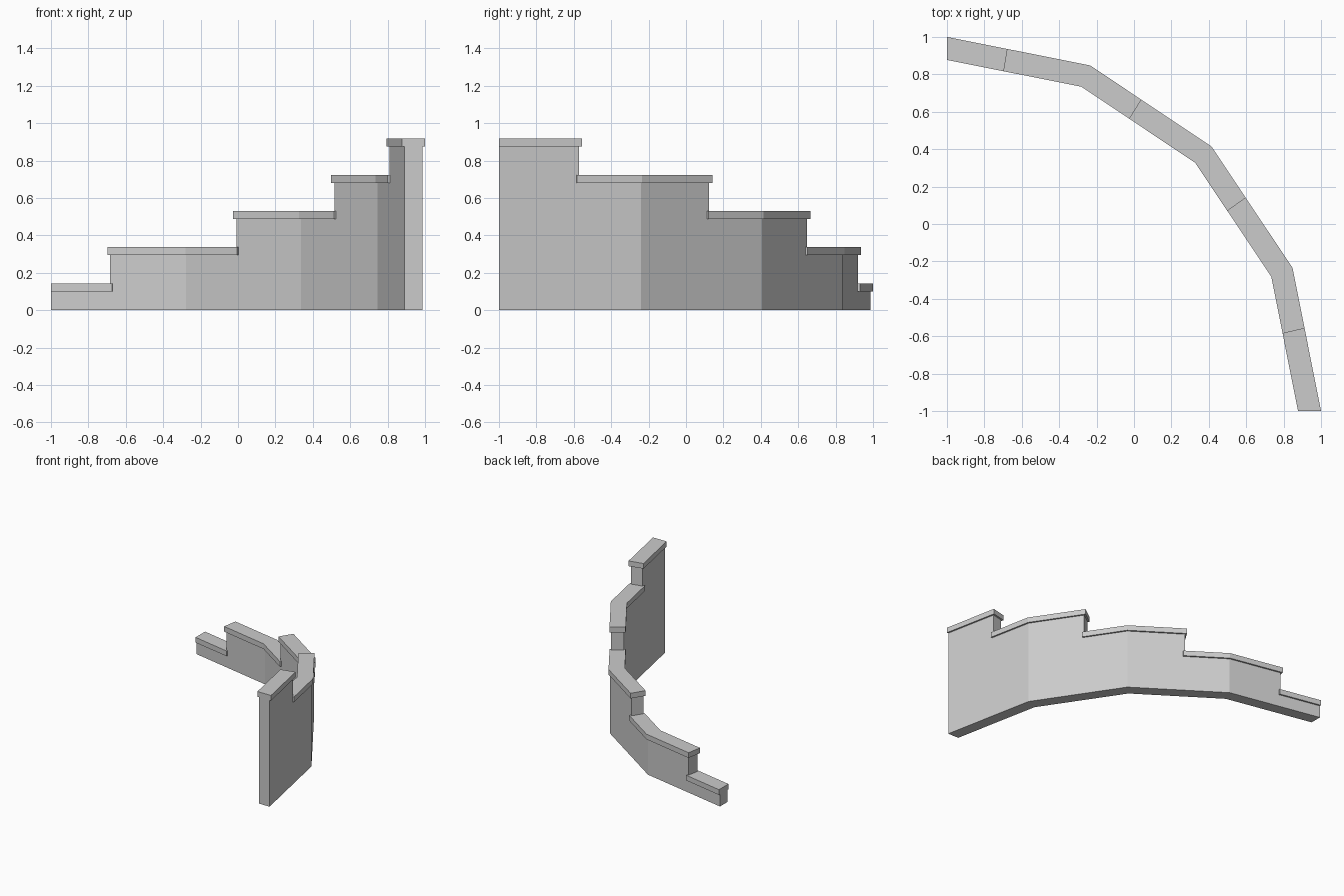
import bpy, bmesh, math

if "Cube" in bpy.data.objects:
    bpy.data.objects.remove(bpy.data.objects["Cube"])

SEGS = 4                      # straight runs in the quarter circle
STEPS = 5
CUT = 0.437                   # where along each run the height steps up
LAP = 0.0175                  # coping overhang at each step, in runs
WALL_R = (1.89, 1.987)
COPING_R = (1.877, 2.0)
TOP, RISE, THICK = 0.143, 0.1935, 0.043


def arc_point(r, s):
    """Point on the faceted arc, s counted in straight runs."""
    k = min(int(s), SEGS - 1)
    f = s - k
    a, b = (math.radians(90 * i / SEGS) for i in (k, k + 1))
    x = r * ((1 - f) * math.sin(a) + f * math.sin(b))
    y = r * ((1 - f) * math.cos(a) + f * math.cos(b))
    return x - 1, y - 1


def make_object(name, build):
    bm = bmesh.new()
    cache = {}

    def face(points):
        verts = []
        for r, s, z in points:
            key = (r, round(s, 5), round(z, 5))
            if key not in cache:
                cache[key] = bm.verts.new((*arc_point(r, s), z))
            verts.append(cache[key])
        bm.faces.new(verts)

    build(face)
    bmesh.ops.recalc_face_normals(bm, faces=bm.faces)
    mesh = bpy.data.meshes.new(name)
    bm.to_mesh(mesh)
    bm.free()
    obj = bpy.data.objects.new(name, mesh)
    bpy.context.collection.objects.link(obj)


def across(face, radii, p, q):
    """Quad spanning the thickness between two (s, z) points."""
    face([(radii[0], *p), (radii[1], *p), (radii[1], *q), (radii[0], *q)])


# Stepped wall body
def build_wall(face):
    h = [TOP - THICK + RISE * i for i in range(STEPS)]
    for k in range(SEGS):
        c = k + CUT
        lo, hi = h[k], h[k + 1]
        for r in WALL_R:
            face([(r, k, 0), (r, c, 0), (r, c, lo), (r, k, lo)])
            face([(r, c, 0), (r, k + 1, 0), (r, k + 1, hi), (r, c, hi), (r, c, lo)])
        outline = [((k, 0), (c, 0)), ((c, 0), (k + 1, 0)), ((k, lo), (c, lo)),
                   ((c, lo), (c, hi)), ((c, hi), (k + 1, hi))]
        for p, q in outline:
            across(face, WALL_R, p, q)
    across(face, WALL_R, (0, 0), (0, h[0]))
    across(face, WALL_R, (SEGS, 0), (SEGS, h[-1]))


make_object("wall", build_wall)


# Coping slab on each step, bending at the corner it crosses
def build_coping(i):
    z1 = TOP + RISE * i
    z0 = z1 - THICK
    start = 0 if i == 0 else i - 1 + CUT - LAP
    end = SEGS if i == STEPS - 1 else i + CUT + LAP
    stations = [start] + ([i] if start < i < end else []) + [end]

    def build(face):
        for a, b in zip(stations, stations[1:]):
            for r in COPING_R:
                face([(r, a, z0), (r, b, z0), (r, b, z1), (r, a, z1)])
            for z in (z0, z1):
                across(face, COPING_R, (a, z), (b, z))
        for s in (start, end):
            across(face, COPING_R, (s, z0), (s, z1))
    return build


for i in range(STEPS):
    make_object(f"coping_{i + 1}", build_coping(i))
